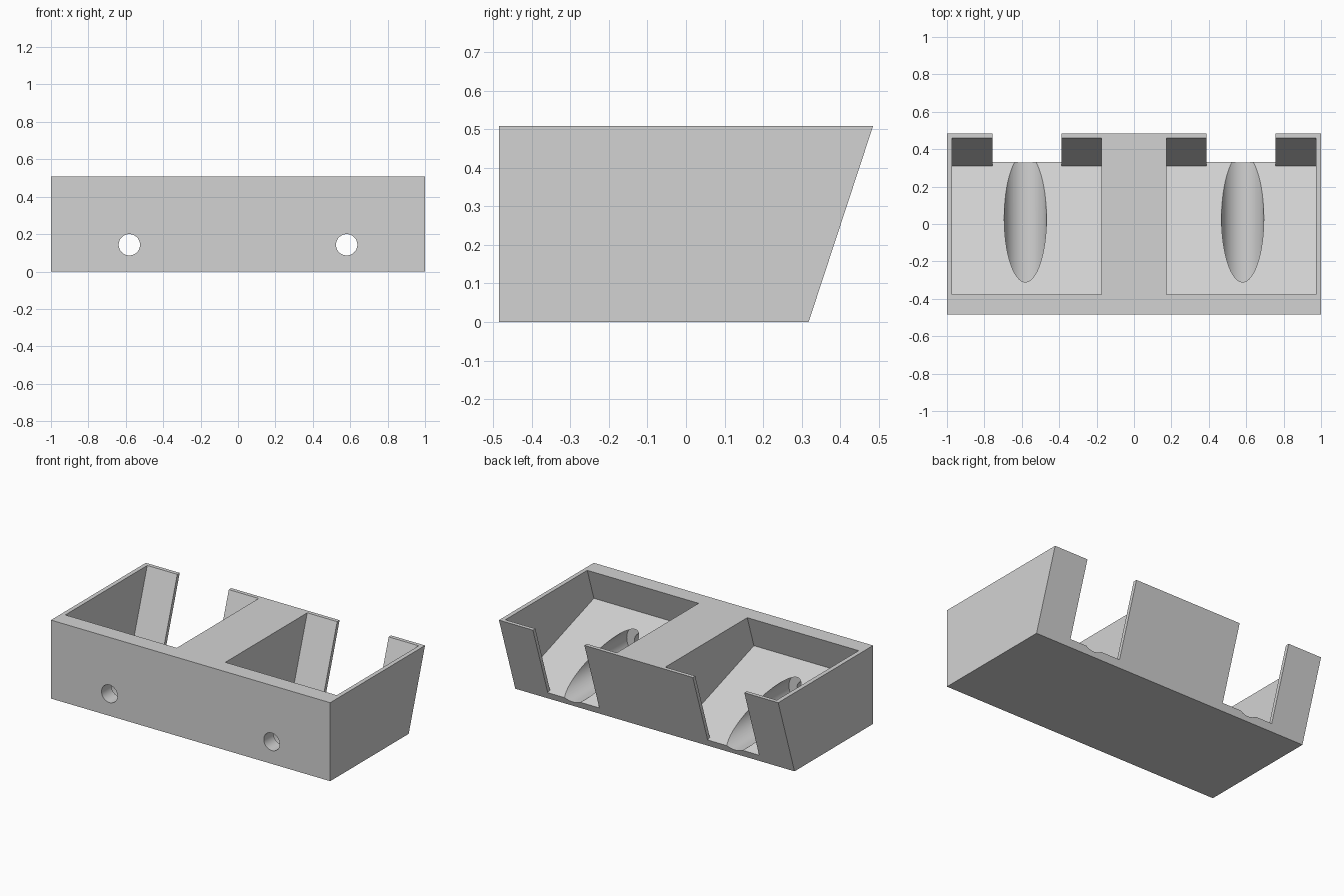
import bpy, bmesh, math
from mathutils import Matrix

old = bpy.data.objects.get("Cube")
if old:
    bpy.data.objects.remove(old, do_unlink=True)

grey = bpy.data.materials.new("plain grey")
grey.use_nodes = True
COLOUR = (0.65, 0.65, 0.65, 1)
grey.diffuse_color = COLOUR
grey.node_tree.nodes["Principled BSDF"].inputs["Base Color"].default_value = COLOUR

HEIGHT = 0.508
LEAN = 0.329          # tangent of the tilt shared by back wall and pockets


def finish(name, bm):
    bmesh.ops.recalc_face_normals(bm, faces=bm.faces)
    mesh = bpy.data.meshes.new(name)
    bm.to_mesh(mesh)
    bm.free()
    mesh.materials.append(grey)
    obj = bpy.data.objects.new(name, mesh)
    bpy.context.collection.objects.link(obj)
    return obj


def prism(name, profile, x0, x1):
    """Extrude a (y, z) profile along x."""
    bm = bmesh.new()
    face = bm.faces.new([bm.verts.new((x0, y, z)) for y, z in profile])
    ext = bmesh.ops.extrude_face_region(bm, geom=[face])
    verts = [v for v in ext["geom"] if isinstance(v, bmesh.types.BMVert)]
    bmesh.ops.translate(bm, verts=verts, vec=(x1 - x0, 0, 0))
    return finish(name, bm)


def bore(name, x, radius, y0, y1):
    """Horizontal cylinder running front to back."""
    bm = bmesh.new()
    place = Matrix.Translation((x, (y0 + y1) / 2, 0.143)) @ Matrix.Rotation(math.pi / 2, 4, "X")
    bmesh.ops.create_cone(bm, cap_ends=True, segments=64, radius1=radius,
                          radius2=radius, depth=y1 - y0, matrix=place)
    return finish(name, bm)


def cut(target, cutter):
    cutter.hide_render = True
    mod = target.modifiers.new("cut", "BOOLEAN")
    mod.operation = "DIFFERENCE"
    mod.solver = "EXACT"
    mod.object = cutter
    bpy.context.view_layer.objects.active = target
    bpy.ops.object.modifier_apply(modifier=mod.name)
    bpy.data.objects.remove(cutter, do_unlink=True)


def floor_z(y):
    return 0.052 + (0.31 - y) * LEAN


# Block with a leaning back
body = prism("holder_body", [(-0.485, 0), (0.318, 0), (0.485, HEIGHT), (-0.485, HEIGHT)], -1, 1)

TOP = 0.7             # cutters rise past the rim
rise = TOP - HEIGHT
front_floor = -0.446
pocket = [(front_floor, floor_z(front_floor)), (0.31, floor_z(0.31)),
          (0.46 + rise * LEAN, TOP), (-0.378 + rise * LEAN, TOP)]
lift = 0.0004         # keeps the slot floor clear of the pocket floor
slot = [(0.2, floor_z(0.2) + lift), (0.6, floor_z(0.6) + lift), (0.6, TOP), (0.2, TOP)]

for side in (-1, 1):
    # Tilted pocket, then the open slot through its back wall
    cut(body, prism("pocket_cutter", pocket, side * 0.174, side * 0.972))
    cut(body, prism("slot_cutter", slot, side * 0.388, side * 0.757))
    # Wide trough in the floor and narrow hole through the front
    cut(body, bore("trough_cutter", side * 0.581, 0.113, -0.385, 0.6))
    cut(body, bore("hole_cutter", side * 0.581, 0.057, -0.6, -0.3))

bpy.ops.object.select_all(action="DESELECT")
body.select_set(True)
bpy.context.view_layer.objects.active = body
bpy.ops.object.shade_smooth_by_angle(angle=math.radians(15))
